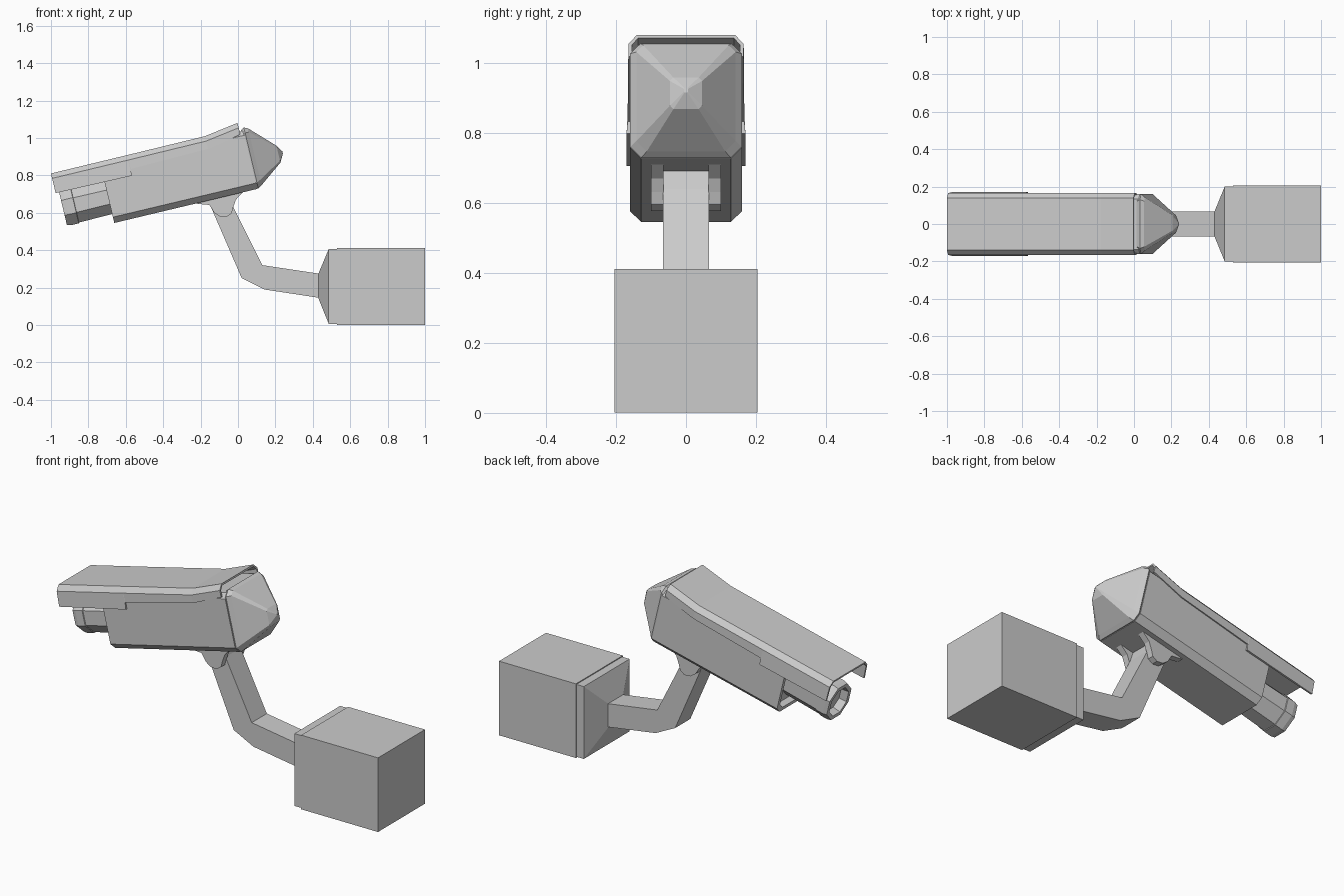
import bpy, bmesh, math
from mathutils import Matrix, Vector

if "Cube" in bpy.data.objects:
    bpy.data.objects.remove(bpy.data.objects["Cube"])

# Camera parts are modelled level, then tilted about the y axis
TILT = Matrix.Rotation(-math.radians(13.4), 4, 'Y')


def finish(name, bm, tilt):
    bmesh.ops.recalc_face_normals(bm, faces=bm.faces)
    if tilt:
        bm.transform(TILT)
    me = bpy.data.meshes.new(name)
    bm.to_mesh(me)
    bm.free()
    ob = bpy.data.objects.new(name, me)
    bpy.context.collection.objects.link(ob)
    return ob


def loft(name, rings, tilt=True):
    """Skin a list of closed rings, capping both ends."""
    bm = bmesh.new()
    vs = [[bm.verts.new(p) for p in r] for r in rings]
    n = len(vs[0])
    for a, b in zip(vs, vs[1:]):
        for i in range(n):
            j = (i + 1) % n
            bm.faces.new((a[i], a[j], b[j], b[i]))
    bm.faces.new(vs[0])
    bm.faces.new(vs[-1])
    return finish(name, bm, tilt)


def prism(name, pts, y0, y1, tilt=True):
    return loft(name, [[(x, y, z) for x, z in pts] for y in (y0, y1)], tilt)


def chamfered(x, hw, z0, z1, cb, ct):
    """Rectangle across y/z with bottom chamfer cb and top chamfer ct."""
    half = [(hw - cb, z0), (hw, z0 + cb), (hw, z1 - ct), (hw - ct, z1)]
    return [(x, y, z) for y, z in half] + [(x, -y, z) for y, z in reversed(half)]


def square(x, h, zc):
    return [(x, sy * h, zc + sz * h) for sy, sz in ((-1, -1), (1, -1), (1, 1), (-1, 1))]


# Wall box with its collar and tapered nose
loft("wall_box", [square(0.53, 0.205, 0.206), square(1.0, 0.205, 0.206)], False)
loft("box_collar", [square(0.43, 0.066, 0.209), square(0.485, 0.2, 0.206),
                    square(0.535, 0.2, 0.206)], False)

# Bent support arm
prism("support_arm", [(-0.165, 0.68), (-0.14, 0.62), (0.02, 0.25), (0.14, 0.19),
                      (0.45, 0.143), (0.45, 0.272), (0.13, 0.32), (-0.03, 0.64),
                      (-0.05, 0.70)], -0.066, 0.066, False)

# Swivel ears on both sides of the arm
ear = [(-0.07, 0.69), (-0.06, 0.68), (0.0, 0.66), (0.015, 0.615), (0.04, 0.587),
       (0.075, 0.576), (0.105, 0.588), (0.122, 0.62), (0.145, 0.655), (0.2, 0.69)]
for side, s in (("left", -1), ("right", 1)):
    prism("swivel_ear_" + side, ear, s * 0.064, s * 0.1)

# Housing with a recessed front
loft("camera_body", [chamfered(-0.48, 0.14, 0.704, 0.985, 0.03, 0.02),
                     chamfered(-0.517, 0.14, 0.704, 0.985, 0.03, 0.02),
                     chamfered(-0.517, 0.16, 0.684, 1.004, 0.032, 0.025),
                     chamfered(0.268, 0.16, 0.684, 1.004, 0.032, 0.025)])

# Pyramid-shaped rear cap
loft("rear_cap", [chamfered(0.255, 0.15, 0.692, 1.008, 0.03, 0.03),
                  chamfered(0.275, 0.16, 0.684, 1.02, 0.032, 0.03),
                  chamfered(0.296, 0.142, 0.698, 1.01, 0.03, 0.02),
                  chamfered(0.422, 0.046, 0.792, 0.885, 0.01, 0.01),
                  chamfered(0.446, 0.006, 0.836, 0.848, 0.002, 0.002)])


# Sun hood: folded sheet with a deeper front part and a raised rear
def hood_ring(u, top, bottom, w):
    t = 0.01
    outer = [(w, bottom), (0.165, top - 0.027), (0.14, top)]
    inner = [(w - t, bottom), (0.165 - t, top - 0.03), (0.137, top - t)]
    section = (outer + [(-y, z) for y, z in reversed(outer)] +
               inner_mirror(inner) + inner[::-1])
    return [(u, y, z) for y, z in section]


def inner_mirror(inner):
    return [(-y, z) for y, z in inner]


loft("sun_hood", [hood_ring(-0.785, 1.02, 0.912, 0.17),
                  hood_ring(-0.367, 1.021, 0.908, 0.17),
                  hood_ring(-0.365, 1.021, 0.944, 0.167),
                  hood_ring(0.062, 1.023, 0.953, 0.166),
                  hood_ring(0.248, 1.052, 0.988, 0.165)])

# Eight-sided lens barrel with a sunken front
k = 1 / math.cos(math.pi / 8)
profile = [(-0.46, 0.092), (-0.70, 0.096), (-0.702, 0.1), (-0.745, 0.1),
           (-0.766, 0.095), (-0.766, 0.074), (-0.725, 0.066)]
loft("lens_barrel", [[(u, r * k * math.cos(math.pi * (2 * i + 1) / 8),
                       0.826 + r * k * math.sin(math.pi * (2 * i + 1) / 8))
                      for i in range(8)] for u, r in profile])
